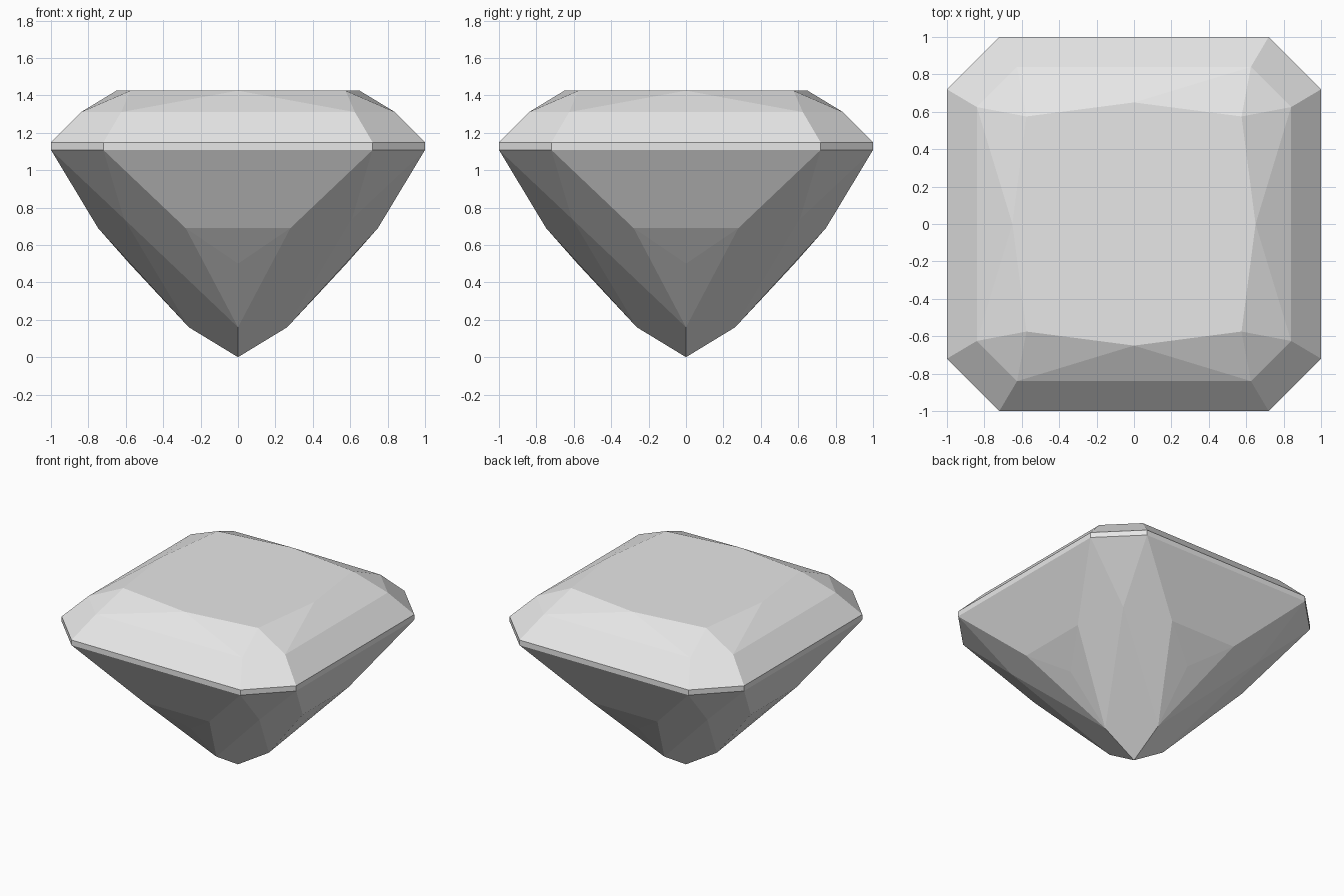
import bpy
import bmesh
from mathutils import Matrix, Vector

cube = bpy.data.objects.get("Cube")
if cube:
    bpy.data.objects.remove(cube, do_unlink=True)

# Plain grey stone
grey = bpy.data.materials.new("stone_grey")
grey.use_nodes = True
colour = (0.8, 0.8, 0.8, 1)
grey.diffuse_color = colour
grey.node_tree.nodes["Principled BSDF"].inputs["Base Color"].default_value = colour


def flip_x(p):
    return (-p[0], p[1], p[2])


def swap_xy(p):
    return (p[1], p[0], p[2])


# Key points of one side, from the table down to the culet
table_mid = (0, 0.65, 1.425)
table_corner = (0.575, 0.575, 1.425)
crown = (0.625, 0.84, 1.31)
girdle_top = (0.72, 1, 1.148)
girdle_low = (0.72, 1, 1.108)
pavilion = (0.28, 0.748, 0.69)
pavilion_mid = (0, 0.58, 0.5)
pavilion_corner = (0.61, 0.61, 0.74)
tip = (0, 0.263, 0.16)
culet = (0, 0, 0)

# Facets centred on a side
facets = [[p, flip_x(p), flip_x(q), q] for p, q in
          ((crown, girdle_top), (girdle_top, girdle_low), (girdle_low, pavilion))]
facets += [[table_mid, crown, flip_x(crown)],
           [pavilion, flip_x(pavilion), pavilion_mid]]

# Facets repeated left and right of a side
for f in ([table_mid, table_corner, crown],
          [pavilion, pavilion_mid, tip],
          [girdle_low, pavilion_corner, tip, pavilion]):
    facets += [f, [flip_x(p) for p in f]]

# Facets centred on a corner
facets += [[p, swap_xy(p), swap_xy(q), q] for p, q in
           ((crown, girdle_top), (girdle_top, girdle_low))]
facets += [[table_corner, crown, swap_xy(crown)],
           [girdle_low, swap_xy(girdle_low), pavilion_corner],
           [pavilion_corner, tip, culet, swap_xy(tip)]]

# Turn the facets around the four sides, then add the table on top
bm = bmesh.new()
table = []
for i in range(4):
    turn = Matrix.Rotation(i * 1.5707963, 3, "Z")
    for f in facets:
        bm.faces.new([bm.verts.new(turn @ Vector(p)) for p in f])
    table += [turn @ Vector(p) for p in (table_corner, table_mid)]
bm.faces.new([bm.verts.new(p) for p in table])
bmesh.ops.remove_doubles(bm, verts=bm.verts, dist=0.001)
bmesh.ops.recalc_face_normals(bm, faces=bm.faces)

mesh = bpy.data.meshes.new("cut_gem")
bm.to_mesh(mesh)
bm.free()
mesh.materials.append(grey)
gem = bpy.data.objects.new("cut_gem", mesh)
bpy.context.collection.objects.link(gem)
